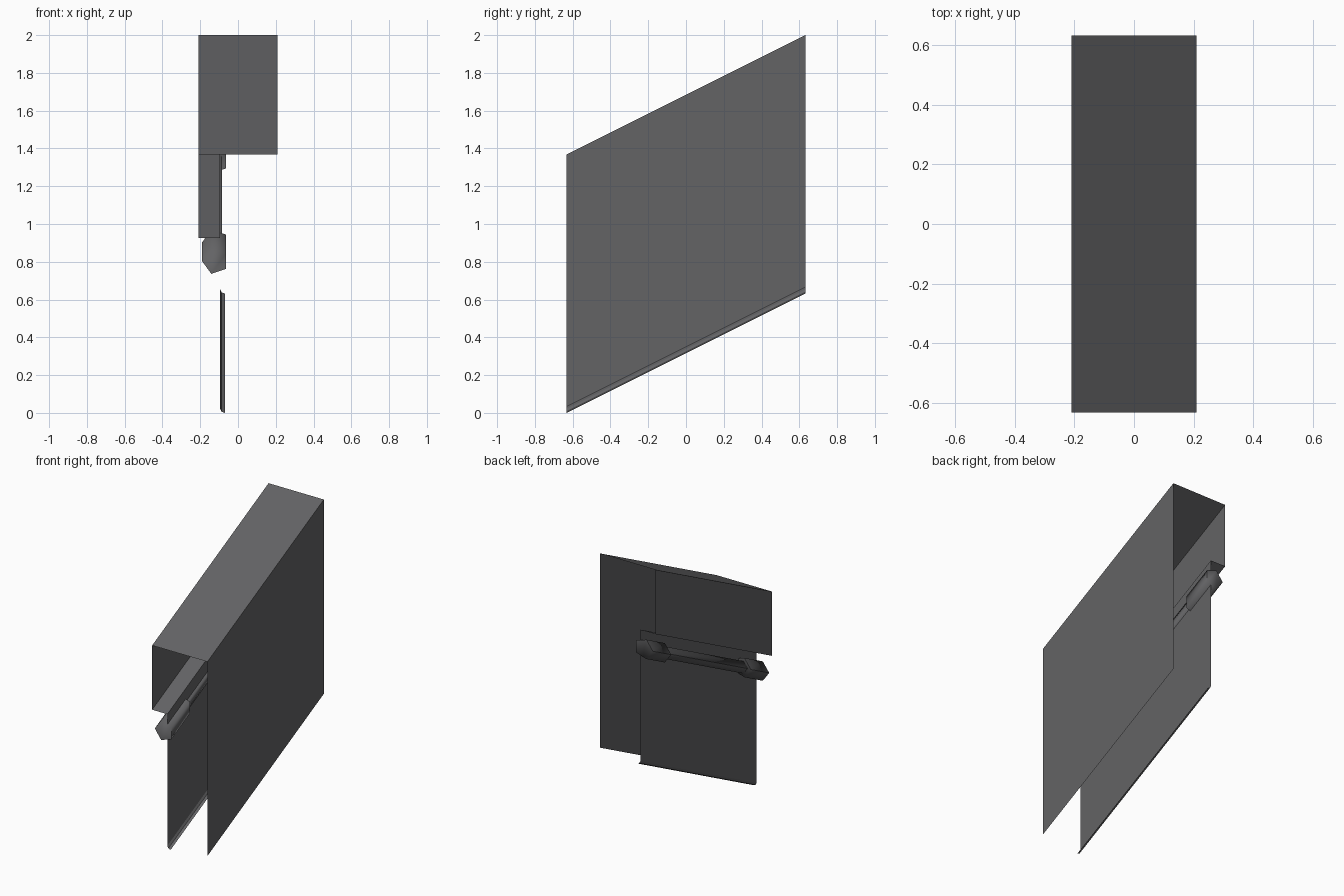
import bpy, bmesh, math

if "Cube" in bpy.data.objects:
    bpy.data.objects.remove(bpy.data.objects["Cube"])

HALF = 0.632      # half length along y
SLOPE = 0.5       # everything climbs toward the back

metal = bpy.data.materials.new("dark_grey")
metal.diffuse_color = (0.125, 0.125, 0.13, 1)
metal.use_nodes = True
metal.node_tree.nodes["Principled BSDF"].inputs["Base Color"].default_value = metal.diffuse_color


def sheared(name, profile, y0, y1, closed=False):
    """Run an (x, z) profile from y0 to y1 along the slope; z is given at the front end."""
    bm = bmesh.new()
    rings = [[bm.verts.new((x, y, z + (y + HALF) * SLOPE)) for x, z in profile]
             for y in (y0, y1)]
    n = len(profile)
    for i in range(n if closed else n - 1):
        j = (i + 1) % n
        f = bm.faces.new((rings[0][i], rings[0][j], rings[1][j], rings[1][i]))
        f.smooth = closed
    if closed:
        for ring in rings:
            bm.faces.new(ring)
        bmesh.ops.recalc_face_normals(bm, faces=bm.faces[:])
    me = bpy.data.meshes.new(name)
    bm.to_mesh(me)
    bm.free()
    me.materials.append(metal)
    ob = bpy.data.objects.new(name, me)
    bpy.context.collection.objects.link(ob)
    return ob


def tube(name, radius, y0, y1):
    # five-sided rod with a corner pointing left
    pts = [(-0.12 + radius * math.cos(math.pi + k * math.tau / 5),
            0.803 + radius * math.sin(math.pi + k * math.tau / 5)) for k in range(5)]
    return sheared(name, pts, y0, y1, True)


# folded sheet: right wall, top, short left wall, ledge, inner wall, curled lip
sheared("folded_cover", [(-0.07, 0.0), (-0.087, 0.006), (-0.095, 0.022), (-0.095, 0.926),
                         (-0.21, 0.926), (-0.21, 1.368), (0.21, 1.368), (0.21, 0.033)],
        -HALF, HALF)

# rod under the ledge with a thicker sleeve at each end
tube("rod", 0.045, -HALF + 0.1, HALF - 0.1)
tube("front_sleeve", 0.07, -HALF, -HALF + 0.2)
tube("back_sleeve", 0.07, HALF - 0.2, HALF)

# keep the sleeve end caps crisp
for ob in bpy.context.collection.objects:
    ob.select_set(ob.name != "folded_cover")
bpy.context.view_layer.objects.active = bpy.data.objects["rod"]
bpy.ops.object.shade_smooth_by_angle(angle=math.radians(75))
